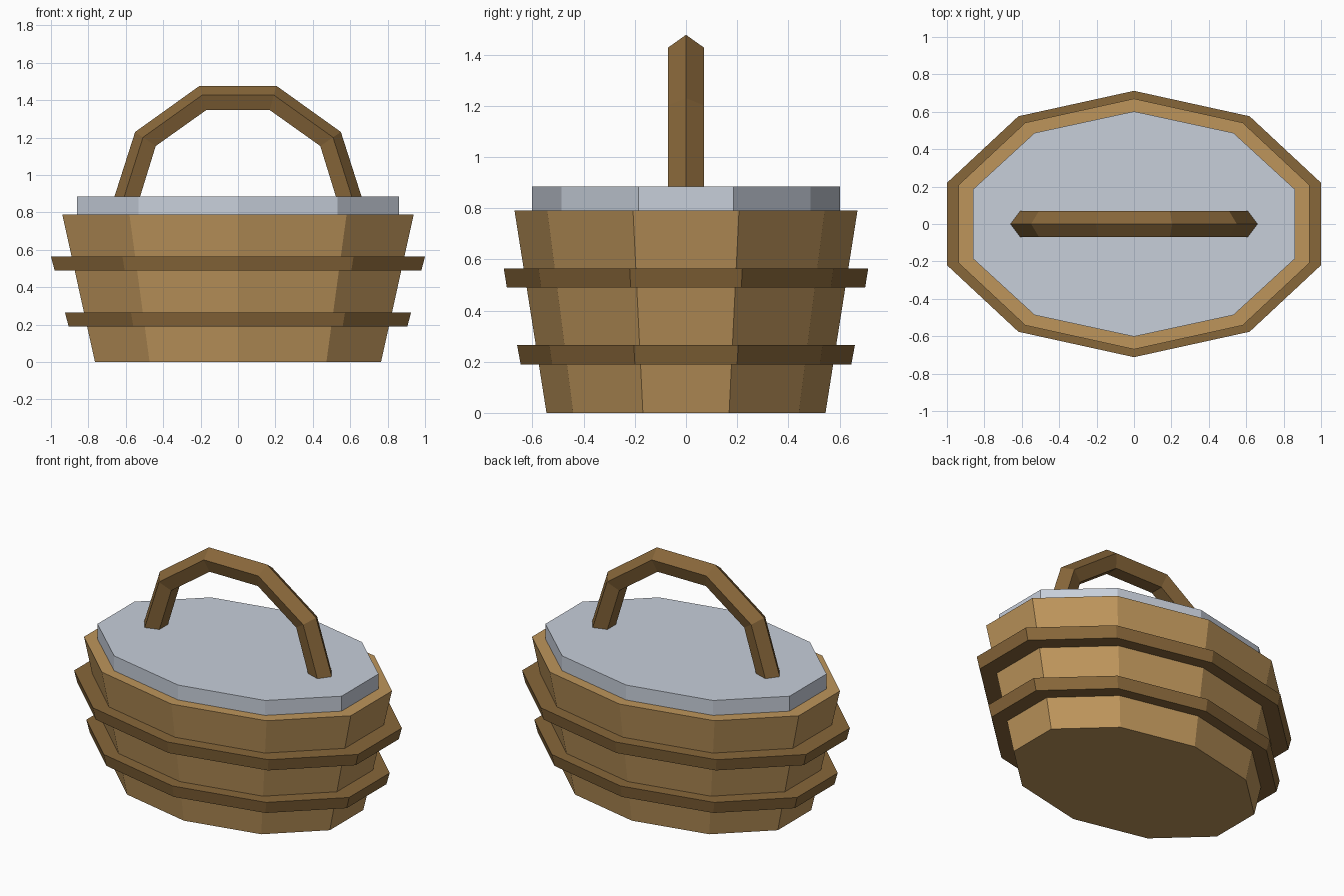
import bpy
import bmesh
from math import cos, sin, pi

cube = bpy.data.objects.get("Cube")
if cube:
    bpy.data.objects.remove(cube, do_unlink=True)

SIDES = 10


def material(name, rgb):
    mat = bpy.data.materials.new(name)
    mat.use_nodes = True
    color = (*rgb, 1.0)
    mat.diffuse_color = color
    mat.node_tree.nodes["Principled BSDF"].inputs["Base Color"].default_value = color
    return mat


light_wood = material("light wood", (0.51, 0.30, 0.105))
dark_wood = material("dark wood", (0.245, 0.135, 0.042))
pale_grey = material("pale grey", (0.57, 0.62, 0.70))


def finish(name, bm, mat):
    bmesh.ops.recalc_face_normals(bm, faces=bm.faces)
    mesh = bpy.data.meshes.new(name)
    bm.to_mesh(mesh)
    bm.free()
    mesh.materials.append(mat)
    obj = bpy.data.objects.new(name, mesh)
    bpy.context.collection.objects.link(obj)
    return obj


def loft(name, rings, mat, closed=False):
    """Skin a list of equal rings; cap the ends, or join last to first."""
    bm = bmesh.new()
    loops = [[bm.verts.new(p) for p in ring] for ring in rings]
    n = len(rings[0])
    pairs = list(zip(loops, loops[1:]))
    if closed:
        pairs.append((loops[-1], loops[0]))
    else:
        bm.faces.new(loops[0])
        bm.faces.new(loops[-1])
    for a, b in pairs:
        for i in range(n):
            j = (i + 1) % n
            bm.faces.new((a[i], a[j], b[j], b[i]))
    return finish(name, bm, mat)


def oval(rx, ry, z):
    """Ten-sided oval with a corner at the front and back."""
    angles = [pi / 2 + 2 * pi * i / SIDES for i in range(SIDES)]
    return [(rx * cos(a), ry * sin(a), z) for a in angles]


# Tapered tub and its lid
loft("tub", [oval(0.804, 0.545, 0), oval(0.988, 0.67, 0.79)], light_wood)
loft("lid", [oval(0.904, 0.602, 0.785), oval(0.904, 0.602, 0.885)], pale_grey)


# Hoops around the tub, reaching just into its wall
def hoop(name, z, low, high):
    top = z + 0.075
    inner = [(0.78 + 0.23 * h, 0.53 + 0.155 * h, h) for h in (z, top)]
    loft(name, [oval(*low, z), oval(*high, top),
                oval(*inner[1]), oval(*inner[0])], dark_wood, closed=True)


hoop("lower_hoop", 0.19, (0.952, 0.646), (0.973, 0.66))
hoop("upper_hoop", 0.49, (1.031, 0.70), (1.0515, 0.712))

# Arched handle with a five-sided section, ridge outward
outer = [(0.662, 0.88), (0.55, 1.23), (0.205, 1.477)]
inner = [(0.525, 0.88), (0.44, 1.155), (0.17, 1.347)]
outer += [(-x, z) for x, z in reversed(outer)]
inner += [(-x, z) for x, z in reversed(inner)]
section = [(0, 0), (0.382, 0.07), (1, 0.043), (1, -0.043), (0.382, -0.07)]
rings = [[(ox + t * (ix - ox), y, oz + t * (iz - oz)) for t, y in section]
         for (ox, oz), (ix, iz) in zip(outer, inner)]
loft("handle", rings, dark_wood)
